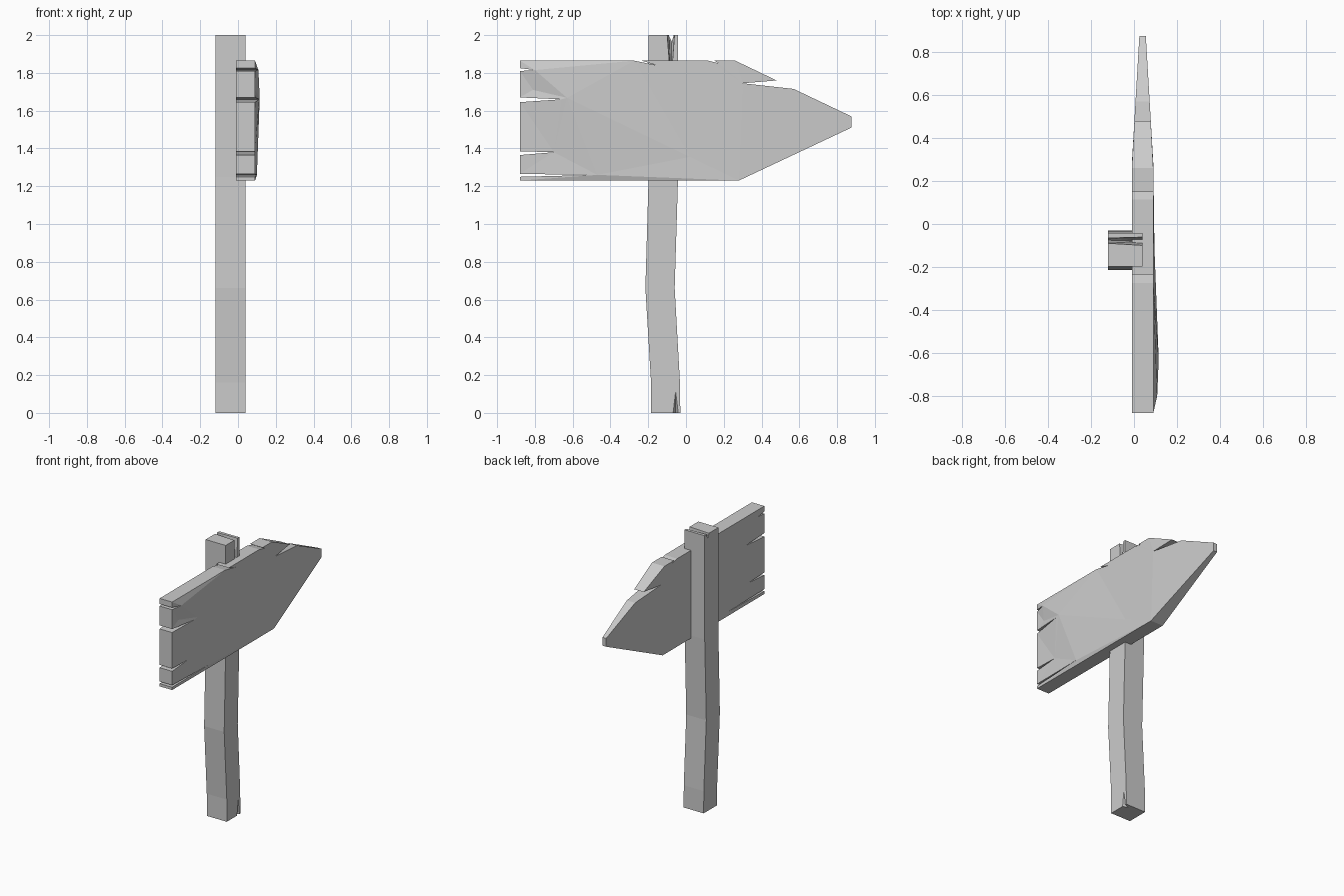
import bpy, bmesh
from mathutils import Vector
from mathutils.geometry import delaunay_2d_cdt

if "Cube" in bpy.data.objects:
    bpy.data.objects.remove(bpy.data.objects["Cube"])


def make_object(name, bm):
    bmesh.ops.recalc_face_normals(bm, faces=bm.faces[:])
    mesh = bpy.data.meshes.new(name)
    bm.to_mesh(mesh)
    bm.free()
    obj = bpy.data.objects.new(name, mesh)
    bpy.context.collection.objects.link(obj)
    return obj


def carve(obj, points):
    """Cut the convex hull of the points out of the object."""
    bm = bmesh.new()
    for p in points:
        bm.verts.new(p)
    bmesh.ops.convex_hull(bm, input=bm.verts[:])
    cutter = make_object("crack_cutter", bm)
    cutter.hide_render = True
    mod = obj.modifiers.new("crack", 'BOOLEAN')
    mod.operation = 'DIFFERENCE'
    mod.solver = 'EXACT'
    mod.object = cutter
    bpy.context.view_layer.objects.active = obj
    bpy.ops.object.modifier_apply(modifier=mod.name)
    bpy.data.objects.remove(cutter)


# Post: square rings at (z, y min, y max), slightly crooked
bm = bmesh.new()
rings = []
for z, y0, y1 in [(0, -.185, -.03), (.16, -.185, -.032), (.66, -.215, -.06),
                  (1.25, -.198, -.042), (2, -.198, -.042)]:
    rings.append([bm.verts.new((x, y, z)) for x, y in
                  [(-.12, y0), (.04, y0), (.04, y1), (-.12, y1)]])
for a, b in zip(rings, rings[1:]):
    for i in range(4):
        j = (i + 1) % 4
        bm.faces.new((a[i], a[j], b[j], b[i]))
bm.faces.new(rings[0])
bm.faces.new(rings[-1])
post = make_object("post", bm)

# Splits in the top and foot of the post
carve(post, [(.05, -.101, 2.01), (.05, -.06, 2.01), (.05, -.08, 1.74),
             (-.13, -.09, 2.01), (-.13, -.065, 2.01), (-.13, -.075, 1.98)])
carve(post, [(.05, -.073, -.01), (.05, -.036, -.01), (.05, -.055, .145),
             (.0, -.055, -.01)])

# Arrow board outline (y, z) with splintered edges
outline = [(-.88, 1.23), (.28, 1.23), (.875, 1.51), (.875, 1.57),
           (.57, 1.715), (.30, 1.745), (.48, 1.76), (.26, 1.865),
           (.15, 1.865), (.175, 1.85), (.115, 1.865), (-.235, 1.865),
           (-.155, 1.84), (-.275, 1.865), (-.88, 1.865)]
for top, tip_y, tip_z, bottom in [(1.825, -.80, 1.815, 1.81), (1.67, -.66, 1.66, 1.645),
                                  (1.385, -.70, 1.38, 1.365), (1.265, -.47, 1.26, 1.25)]:
    outline += [(-.88, top), (tip_y, tip_z), (-.88, bottom)]
n = len(outline)

# Raised crease across the front of the board
crease = [(-.81, 1.71), (-.63, 1.668), (.02, 1.355)]
raised = {(-.63, 1.668): .115, (-.66, 1.66): .113, (-.80, 1.815): .108, (-.47, 1.26): .1}
points = outline + crease
edges = [(i, (i + 1) % n) for i in range(n)] + [(n, n + 1), (n + 1, n + 2)]
verts, _, tris, *_ = delaunay_2d_cdt([Vector(p) for p in points], edges, [], 1, 1e-5)
tris = [t for t in tris]


def inside(y, z):
    hit = False
    for (ya, za), (yb, zb) in zip(outline, outline[1:] + outline[:1]):
        if (za > z) != (zb > z) and y < (yb - ya) * (z - za) / (zb - za) + ya:
            hit = not hit
    return hit


# Board: triangulated front and back, thinning towards the tip
bm = bmesh.new()
front, back = [], []
for v in verts:
    thin = max(0, (v.x - .28) / .595) * .035
    x = .09 - thin
    for (y, z), lift in raised.items():
        if abs(v.x - y) + abs(v.y - z) < 1e-3:
            x = lift
    front.append(bm.verts.new((x, v.x, v.y)))
    back.append(bm.verts.new((-.01 + thin, v.x, v.y)))
count = {}
for t in tris:
    cy, cz = sum(verts[i].x for i in t) / 3, sum(verts[i].y for i in t) / 3
    if not inside(cy, cz):
        continue
    bm.faces.new([front[i] for i in t])
    bm.faces.new([back[i] for i in reversed(t)])
    for a, b in zip(t, t[1:] + t[:1]):
        key = (min(a, b), max(a, b))
        count[key] = count.get(key, 0) + 1
for (a, b), uses in count.items():
    if uses == 1:
        bm.faces.new((front[a], front[b], back[b], back[a]))
make_object("arrow_board", bm)
